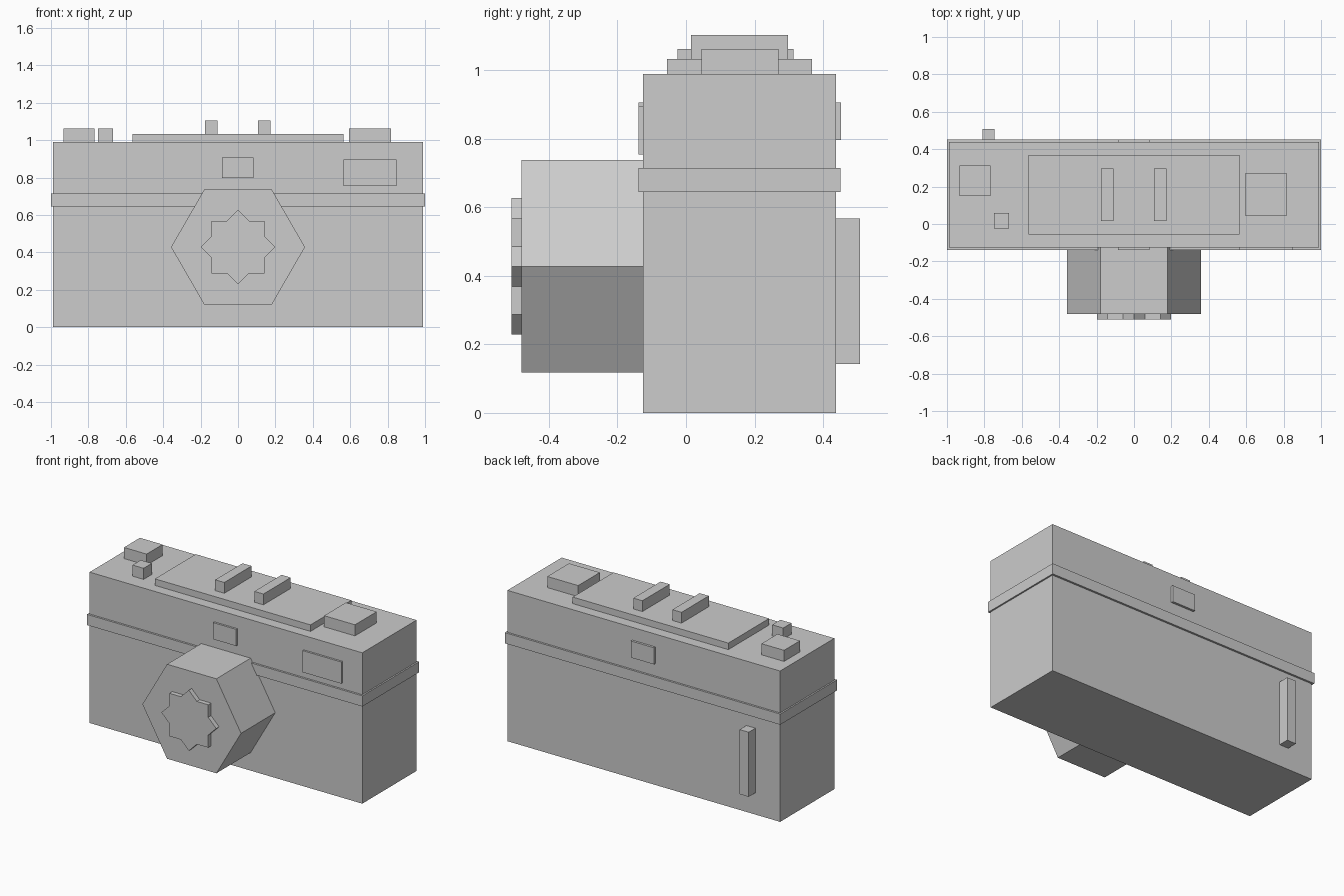
import bpy
import bmesh
from math import cos, sin, pi, sqrt

cube = bpy.data.objects.get("Cube")
if cube:
    bpy.data.objects.remove(cube, do_unlink=True)

grey = bpy.data.materials.new("light_grey")
grey.use_nodes = True
colour = (0.604, 0.604, 0.604, 1)
grey.diffuse_color = colour
grey.node_tree.nodes["Principled BSDF"].inputs["Base Color"].default_value = colour


def finish(name, bm):
    bmesh.ops.recalc_face_normals(bm, faces=bm.faces)
    mesh = bpy.data.meshes.new(name)
    bm.to_mesh(mesh)
    bm.free()
    mesh.materials.append(grey)
    obj = bpy.data.objects.new(name, mesh)
    bpy.context.collection.objects.link(obj)
    return obj


def box(name, x, y, z):
    """Box spanning three (low, high) ranges."""
    bm = bmesh.new()
    bmesh.ops.create_cube(bm, size=1)
    for v in bm.verts:
        v.co = [(lo + hi) / 2 + c * (hi - lo) for c, (lo, hi) in zip(v.co, (x, y, z))]
    return finish(name, bm)


def prism(name, radii, count, y, height):
    """Prism along y whose outline cycles through the given radii."""
    bm = bmesh.new()
    outline = []
    for i in range(count):
        a, r = 2 * pi * i / count, radii[i % len(radii)]
        outline.append(bm.verts.new((r * cos(a), y[0], height + r * sin(a))))
    face = bm.faces.new(outline)
    out = bmesh.ops.extrude_face_region(bm, geom=[face])["geom"]
    for v in out:
        if isinstance(v, bmesh.types.BMVert):
            v.co.y = y[1]
    return finish(name, bm)


# Body and the band around it
FRONT, BACK, TOP = -0.125, 0.438, 0.99
box("body", (-0.99, 0.99), (FRONT, BACK), (0, TOP))
box("body_band", (-1, 1), (-0.138, 0.451), (0.645, 0.715))

# Top plate with two accessory rails
box("top_plate", (-0.565, 0.565), (-0.055, 0.368), (TOP, 1.033))
for side, x in (("right", -0.143), ("left", 0.141)):
    box(side + "_rail", (x - 0.033, x + 0.033), (0.015, 0.298), (1.033, 1.104))

# Controls on the top
box("rewind_knob", (-0.932, -0.768), (0.149, 0.314), (TOP, 1.063))
box("shutter_button", (-0.748, -0.668), (-0.025, 0.06), (TOP, 1.063))
box("dial", (0.594, 0.818), (0.045, 0.27), (TOP, 1.063))

# Windows on the front and back
box("front_window", (-0.085, 0.083), (-0.138, FRONT), (0.797, 0.906))
box("flash_window", (0.565, 0.847), (-0.138, FRONT), (0.754, 0.896))
box("back_eyepiece", (-0.085, 0.083), (BACK, 0.453), (0.797, 0.906))

# Thumb grip on the back
box("thumb_grip", (-0.811, -0.745), (BACK, 0.508), (0.143, 0.567))

# Six-sided lens barrel with an eight-pointed star
LENS_Z = 0.428
prism("lens_barrel", [0.358], 6, (-0.48, FRONT), LENS_Z)
point = 0.199
notch = point / sqrt(2) / cos(pi / 8)
prism("lens_star", [point, notch], 16, (-0.51, -0.48), LENS_Z)
